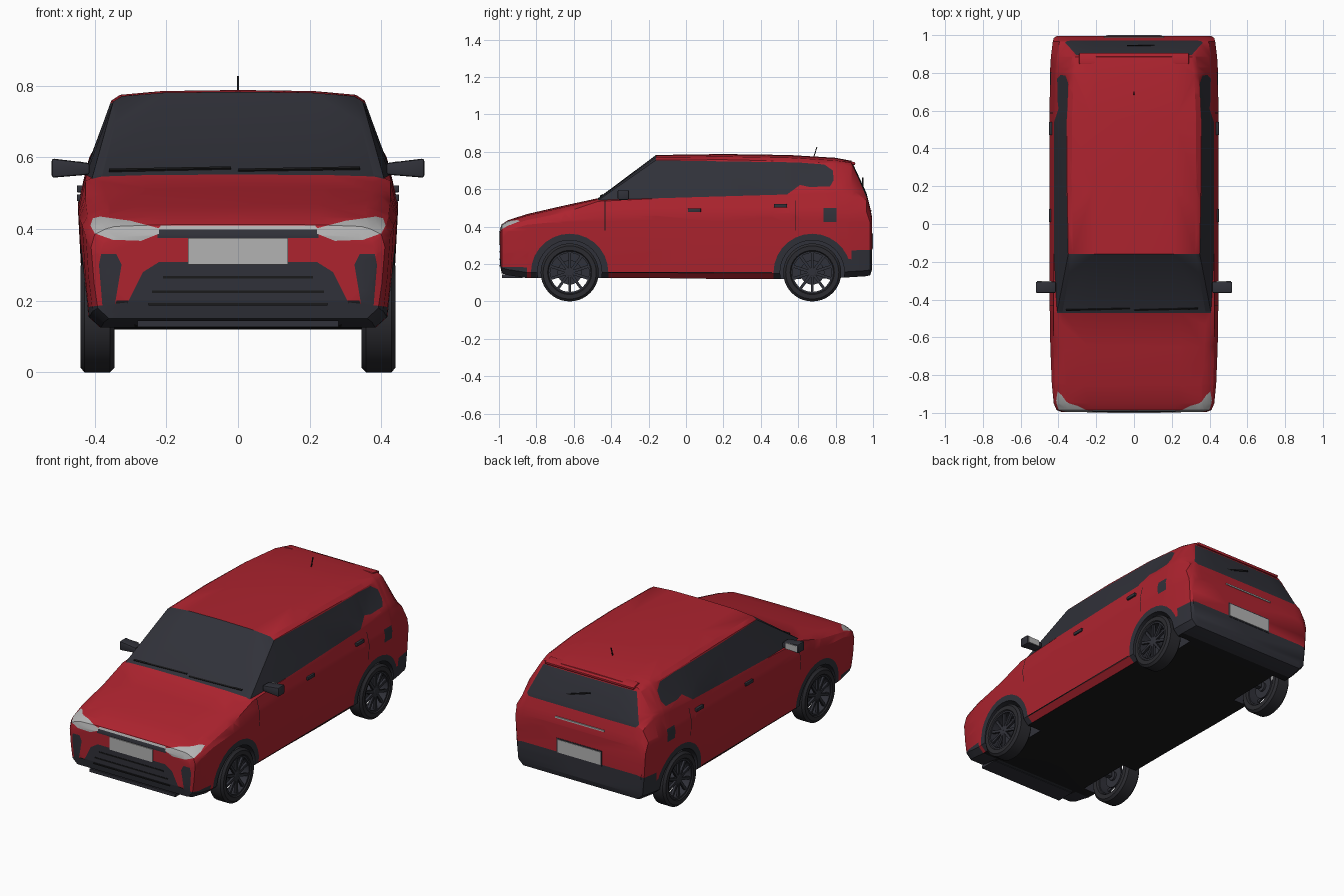
import bpy, bmesh, math
from mathutils import Vector, Matrix

if "Cube" in bpy.data.objects:
    bpy.data.objects.remove(bpy.data.objects["Cube"])

COLOURS = {"red_paint": (0.42, 0.017, 0.028), "dark_trim": (0.03, 0.031, 0.041),
           "light_grey": (0.45, 0.45, 0.45), "underside_black": (0.01, 0.01, 0.011),
           "tyre_rubber": (0.024, 0.024, 0.029)}
MATS = []
for name, c in COLOURS.items():
    m = bpy.data.materials.new(name)
    m.diffuse_color = (*c, 1)
    m.use_nodes = True
    m.node_tree.nodes["Principled BSDF"].inputs["Base Color"].default_value = m.diffuse_color
    MATS.append(m)
RED, DARK, GREY, BLACK, TYRE = range(5)


def finish(bm, name, mat=None, angle=30):
    """Turn a bmesh into a smooth-by-angle object."""
    bmesh.ops.recalc_face_normals(bm, faces=bm.faces[:])
    me = bpy.data.meshes.new(name)
    bm.to_mesh(me)
    bm.free()
    ob = bpy.data.objects.new(name, me)
    bpy.context.collection.objects.link(ob)
    for m in (MATS if mat is None else [MATS[mat]]):
        me.materials.append(m)
    shade(ob, angle)
    return ob


def shade(ob, angle=30):
    bpy.ops.object.select_all(action='DESELECT')
    bpy.context.view_layer.objects.active = ob
    ob.select_set(True)
    bpy.ops.object.shade_smooth_by_angle(angle=math.radians(angle))


def add_box(bm, c, s, rot=None):
    m = Matrix.Translation(c) @ (rot or Matrix()) @ Matrix.Diagonal((*s, 1))
    return bmesh.ops.create_cube(bm, size=1, matrix=m)["verts"]


def box(name, c, s, mat, rot=None, bevel=0):
    bm = bmesh.new()
    add_box(bm, c, s, rot)
    if bevel:
        bmesh.ops.bevel(bm, geom=bm.edges[:], offset=bevel, segments=2, affect='EDGES', profile=0.5)
    return finish(bm, name, mat)


def lathe(bm, profile, centre, seg=40):
    """Closed (x, radius) profile spun about the x axis."""
    rings = []
    for k in range(seg):
        a = 2 * math.pi * k / seg
        rings.append([bm.verts.new((centre[0] + x, centre[1] + r * math.cos(a),
                                    centre[2] + r * math.sin(a))) for x, r in profile])
    n = len(profile)
    for k in range(seg):
        A, B = rings[k], rings[(k + 1) % seg]
        for i in range(n):
            bm.faces.new((A[i], A[(i + 1) % n], B[(i + 1) % n], B[i]))


def paint(bm, poly, axis, sign, mat, nmin, cond=lambda c: True):
    """Cut a convex outline into the faces looking along an axis and colour the inside."""
    u = 1 if axis == 0 else 0
    bm.normal_update()
    faces = [f for f in bm.faces if f.normal[axis] * sign > nmin and cond(f.calc_center_median())]
    mid = [sum(p[k] for p in poly) / len(poly) for k in (0, 1)]
    for p, q in zip(poly, poly[1:] + poly[:1]):
        n = [q[1] - p[1], p[0] - q[0]]
        if n[0] * (mid[0] - p[0]) + n[1] * (mid[1] - p[1]) > 0:
            n = [-n[0], -n[1]]
        co, no = Vector((0, 0, p[1])), Vector((0, 0, n[1]))
        co[u], no[u] = p[0], n[0]
        no.normalize()
        geom = set(faces)
        for f in faces:
            geom.update(f.edges)
            geom.update(f.verts)
        res = bmesh.ops.bisect_plane(bm, geom=list(geom), dist=1e-5, plane_co=co, plane_no=no)
        faces = [g for g in res["geom"] if isinstance(g, bmesh.types.BMFace)
                 and (g.calc_center_median() - co).dot(no) < 0]
    for f in faces:
        f.material_index = mat


# Body shell: y, half width, floor z, shoulder z, belt x, belt z, roof edge x, roof edge z, centre z
STATIONS = [
    (-.995, .385, .20, .33, .375, .36, .345, .372, .385),
    (-.985, .41, .15, .35, .40, .385, .37, .40, .413),
    (-.95, .425, .14, .38, .412, .405, .385, .42, .435),
    (-.85, .435, .125, .41, .42, .435, .39, .45, .467),
    (-.65, .443, .125, .43, .425, .475, .40, .495, .513),
    (-.47, .446, .125, .45, .425, .535, .408, .54, .552),
    (-.16, .447, .125, .46, .425, .55, .348, .756, .783),
    (.20, .447, .12, .46, .425, .56, .354, .758, .788),
    (.55, .447, .12, .47, .422, .575, .354, .75, .783),
    (.80, .445, .125, .47, .415, .60, .342, .737, .768),
    (.885, .44, .13, .48, .405, .60, .325, .727, .752),
    (.965, .43, .135, .48, .395, .54, .362, .56, .58),
    (.985, .425, .14, .42, .40, .47, .37, .49, .50),
    (.995, .41, .17, .35, .39, .42, .36, .44, .45)]
WHEELS = {"front": -.622, "rear": .675}
AXLE_Z, TYRE_R = .155, .155

bm = bmesh.new()
rings = []
for y, w, zb, s, wb, zt, wr, zr, zc in STATIONS:
    half = [(0, zb), (.88 * w, zb), (.955 * w, zb + .03), (.98 * w, zb + .5 * (s - zb)), (w, s),
            (wb, zt), (wr, zr), (.93 * wr, zr + .55 * (zc - zr)), (.6 * wr, zr + .9 * (zc - zr)), (0, zc)]
    ring = half + [(-x, z) for x, z in half[-2:0:-1]]
    rings.append([bm.verts.new((x, y, z)) for x, z in ring])
n = len(rings[0])
for j, (A, B) in enumerate(zip(rings, rings[1:])):
    for i in range(n):
        f = bm.faces.new((A[i], A[(i + 1) % n], B[(i + 1) % n], B[i]))
        f.material_index = BLACK if i in (0, n - 1) else DARK if j == 5 and 6 <= i < n - 6 else RED
for R in (rings[0], rings[-1]):
    for i in range(n // 2):
        bm.faces.new(list(dict.fromkeys((R[i], R[i + 1], R[-i - 1], R[-i]))))
bmesh.ops.recalc_face_normals(bm, faces=bm.faces[:])

# Side windows, arch cladding, sill line, door seams and fuel flap
side = [([(-.475, .542), (.54, .572), (.62, .63), (.62, .743), (-.16, .754), (-.19, .75)], DARK, .5),
        ([(.60, .625), (.66, .612), (.77, .615), (.79, .65), (.785, .70), (.74, .732), (.60, .743)], DARK, .5),
        ([(-.42, .152), (.46, .152), (.46, .158), (-.42, .158)], BLACK, .5),
        ([(.81, .10), (.885, .10), (.885, .225), (.81, .24)], DARK, .3),
        ([(.735, .425), (.805, .425), (.805, .50), (.735, .50)], DARK, .5)]
side += [([(y, .38), (y + .004, .38), (y + .004, .54), (y, .54)], BLACK, .5) for y in (-.435, .585)]
for y in WHEELS.values():
    arc = [(y + .207 * math.cos(math.pi * k / 14), AXLE_Z + .207 * math.sin(math.pi * k / 14)) for k in range(15)]
    side.append((arc + [(y - .207, .10), (y + .207, .10)], DARK, .2))
for sg in (1, -1):
    for poly, mat, nmin in side:
        paint(bm, poly, 0, sg, mat, nmin)


def paint_end(poly, sign, mat, both=False, nmin=.05, ylim=.8):
    for sg in ((1, -1) if both else (1,)):
        paint(bm, [(x * sg, z) for x, z in poly], 1, sign, mat, nmin, lambda c: c.y * sign > ylim)


# Nose: intake, corner trim, fog vents, headlights, grille bar
paint_end([(-.22, .308), (.22, .308), (.265, .28), (.33, .15), (.2, .1), (-.2, .1), (-.33, .15), (-.265, .28)], -1, DARK)
paint_end([(.28, .10), (.44, .10), (.44, .18), (.31, .195)], -1, DARK, True)
paint_end([(.345, .18), (.378, .18), (.388, .30), (.382, .33), (.34, .33), (.325, .30)], -1, DARK, True)
paint_end([(-.225, .375), (.225, .375), (.225, .398), (-.225, .398)], -1, DARK)
paint_end([(-.225, .398), (.225, .398), (.215, .41), (-.215, .41)], -1, GREY)
paint_end([(.22, .387), (.27, .367), (.35, .37), (.40, .388), (.412, .41), (.405, .43), (.385, .435),
           (.30, .423), (.22, .402)], -1, GREY, True, .02)
# Tail: rear glass and bumper
paint_end([(-.305, .722), (.305, .722), (.365, .565), (.35, .55), (-.35, .55), (-.365, .565)], 1, DARK, nmin=.3)
paint_end([(-.44, .13), (.44, .13), (.44, .27), (.38, .285), (-.38, .285), (-.44, .27)], 1, DARK, ylim=.9)
body = finish(bm, "body")

# Wheel wells cut from the body
bm = bmesh.new()
for y in WHEELS.values():
    for sg in (1, -1):
        bmesh.ops.create_cone(bm, cap_ends=True, segments=40, radius1=.172, radius2=.172, depth=.24,
                              matrix=Matrix.Translation((sg * .42, y, AXLE_Z)) @ Matrix.Rotation(math.pi / 2, 4, 'Y'))
for f in bm.faces:
    f.material_index = DARK
cutter = finish(bm, "wheel_well_cutter")
cutter.hide_render = True
mod = body.modifiers.new("wells", 'BOOLEAN')
mod.operation, mod.solver, mod.object = 'DIFFERENCE', 'EXACT', cutter
bpy.context.view_layer.objects.active = body
bpy.ops.object.modifier_apply(modifier=mod.name)
bpy.data.objects.remove(cutter)
shade(body)

# Wheels: tyre, rim barrel, ten spokes, hub and brake disc
for end, y in WHEELS.items():
    for sg, label in ((1, "right"), (-1, "left")):
        c = (0, y, AXLE_Z)
        bm = bmesh.new()
        lathe(bm, [(sg * x, r) for x, r in ((.345, .115), (.345, .142), (.357, TYRE_R), (.428, TYRE_R),
                                            (.44, .142), (.44, .118), (.43, .110), (.357, .110))], c)
        finish(bm, f"{end}_{label}_tyre", TYRE)
        bm = bmesh.new()
        lathe(bm, [(sg * x, r) for x, r in ((.36, .104), (.36, .111), (.434, .113), (.434, .104))], c)
        lathe(bm, [(sg * x, r) for x, r in ((.36, .001), (.36, .026), (.425, .026), (.43, .018), (.43, .001))], c, 20)
        lathe(bm, [(sg * x, r) for x, r in ((.372, .02), (.372, .065), (.38, .065), (.38, .02))], c, 28)
        for k in range(10):
            rot = Matrix.Rotation(2 * math.pi * k / 10, 4, 'X')
            add_box(bm, Vector(c) + rot @ Vector((sg * .422, 0, .064)), (.014, .015, .09), rot)
        finish(bm, f"{end}_{label}_rim", DARK)
    box(f"{end}_axle", (0, y, AXLE_Z), (.70, .03, .03), DARK)

# Door mirrors and handles
for sg, label in ((1, "right"), (-1, "left")):
    bm = bmesh.new()
    for v in add_box(bm, (sg * .467, -.335, .57), (.106, .06, .054)):
        if abs(v.co.x) < .45:
            v.co.z = .568 + (v.co.z - .57) * .6
    bmesh.ops.bevel(bm, geom=bm.edges[:], offset=.007, segments=2, affect='EDGES', profile=.5)
    finish(bm, f"{label}_mirror", DARK)
    box(f"{label}_mirror_glass", (sg * .475, -.304, .57), (.075, .004, .036), GREY)
    for y, z, part in ((.045, .487, "front"), (.505, .512, "rear")):
        box(f"{label}_{part}_door_handle", (sg * .441, y, z), (.018, .07, .02), DARK, bevel=.004)

# Plates, intake slats, rear strip, spoiler, wipers and antenna
box("front_plate", (0, -.996, .338), (.28, .008, .075), GREY)
box("rear_plate", (0, .996, .322), (.28, .008, .076), GREY)
box("rear_plate_frame", (0, .994, .322), (.295, .006, .09), DARK)
box("rear_chrome_strip", (0, .988, .485), (.32, .01, .009), GREY)
for z, w in ((.19, .50), (.225, .48), (.265, .42)):
    box("intake_slat", (0, -.993, z), (w, .01, .007), BLACK)
box("front_lip", (0, -.93, .135), (.56, .11, .018), DARK)
box("rear_spoiler", (0, .875, .742), (.58, .06, .016), RED, Matrix.Rotation(-.2, 4, 'X'), .005)
tilt = Matrix.Rotation(math.atan2(.23, .31), 4, 'X')
for x in (-.19, .17):
    box("front_wiper", (x, -.452, .567), (.34, .008, .006), BLACK, tilt @ Matrix.Rotation(.03, 4, 'Z'))
box("rear_wiper", (.06, .945, .63), (.20, .006, .008), BLACK, Matrix.Rotation(.3, 4, 'Y'))
box("antenna", (0, .692, .80), (.005, .005, .054), BLACK, Matrix.Rotation(-.3, 4, 'X'))
